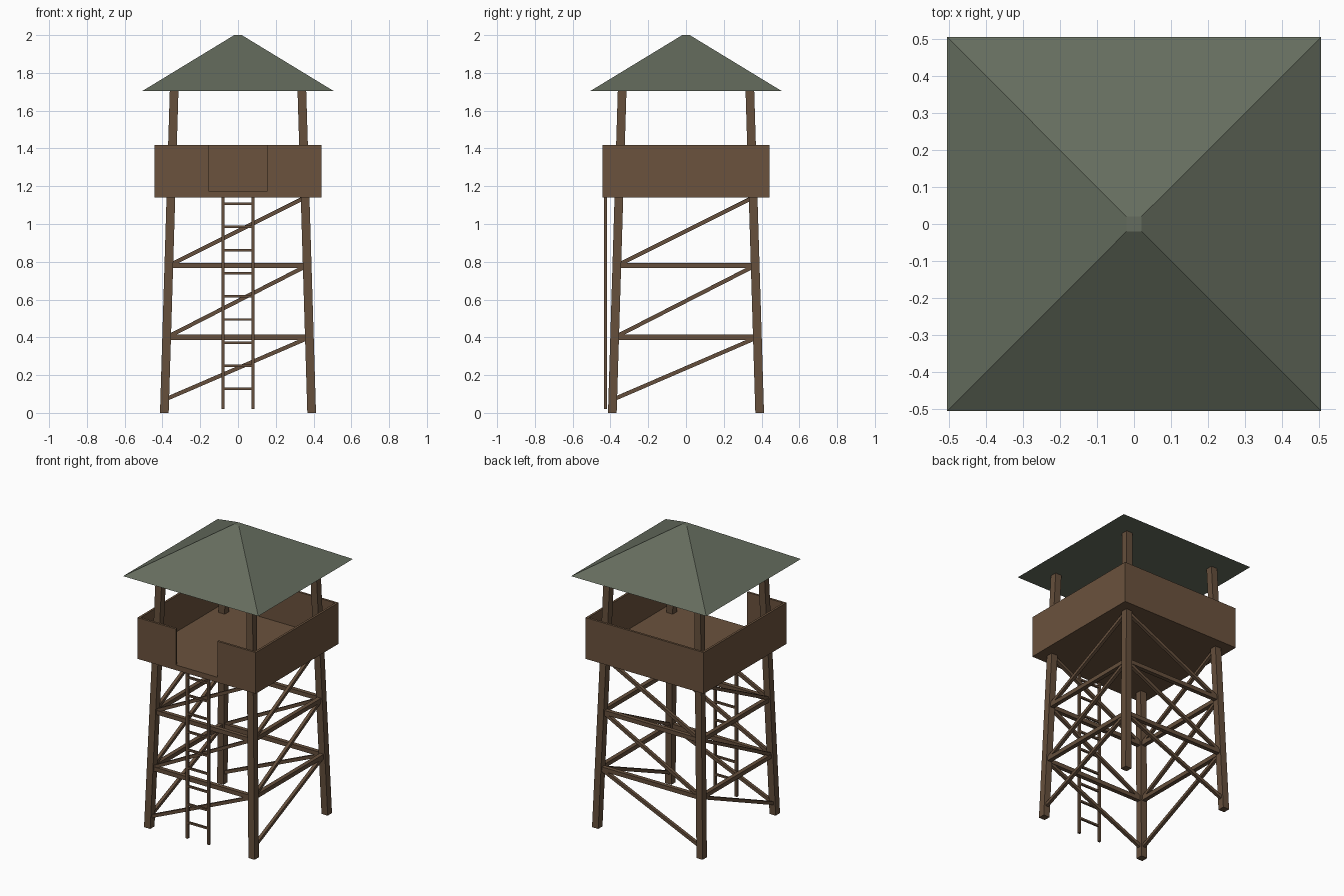
import bpy
import bmesh
from mathutils import Vector

cube = bpy.data.objects.get("Cube")
if cube:
    bpy.data.objects.remove(cube)


def make_material(name, rgb):
    mat = bpy.data.materials.new(name)
    mat.use_nodes = True
    color = (*rgb, 1)
    mat.diffuse_color = color
    mat.node_tree.nodes["Principled BSDF"].inputs["Base Color"].default_value = color
    return mat


wood = make_material("brown wood", (0.146, 0.085, 0.047))
timber = make_material("timber", (0.130, 0.078, 0.045))
roof_green = make_material("grey green roof", (0.130, 0.152, 0.112))


def hull(name, bottom, top, mat):
    """Solid between two matching rings of points."""
    bm = bmesh.new()
    low = [bm.verts.new(p) for p in bottom]
    high = [bm.verts.new(p) for p in top]
    bm.faces.new(low[::-1])
    bm.faces.new(high)
    for i in range(len(low)):
        j = (i + 1) % len(low)
        bm.faces.new((low[i], low[j], high[j], high[i]))
    bmesh.ops.recalc_face_normals(bm, faces=bm.faces)
    mesh = bpy.data.meshes.new(name)
    bm.to_mesh(mesh)
    bm.free()
    mesh.materials.append(mat)
    obj = bpy.data.objects.new(name, mesh)
    bpy.context.collection.objects.link(obj)
    return obj


def square(center, half_x, half_y):
    x, y, z = center
    return [(x + sx * half_x, y + sy * half_y, z)
            for sx, sy in ((-1, -1), (1, -1), (1, 1), (-1, 1))]


def box(name, x, y, z, mat):
    cx, cy = sum(x) / 2, sum(y) / 2
    hx, hy = (x[1] - x[0]) / 2, (y[1] - y[0]) / 2
    return hull(name, square((cx, cy, z[0]), hx, hy), square((cx, cy, z[1]), hx, hy), mat)


def beam(name, start, end, width, mat):
    """Square beam running sideways between two points."""
    a, b = Vector(start), Vector(end)
    along = (b - a).normalized()
    side = along.cross(Vector((0, 0, 1))).normalized() * width / 2
    up = side.cross(along).normalized() * width / 2
    offsets = (-side - up, side - up, side + up, -side + up)
    return hull(name, [a + o for o in offsets], [b + o for o in offsets], mat)


ROOF_Z = 1.705
FLOOR_Z = 1.14
DECK_Z = 1.175


def leg_at(z):
    """Distance of the leg centre from the middle at a height."""
    return 0.39 - 0.052 * z / ROOF_Z


# Tapering legs
for sx, fx in ((-1, "right"), (1, "left")):
    for sy, fy in ((-1, "front"), (1, "back")):
        b, t = leg_at(0), leg_at(ROOF_Z)
        hull(f"{fy}_{fx}_leg", square((sx * b, sy * b, 0), 0.023, 0.023),
             square((sx * t, sy * t, ROOF_Z + 0.005), 0.023, 0.023), timber)

# Rails and diagonal braces on all four sides
levels = (0.07, 0.40, 0.78, 1.14)
for side, axis, sign in (("front", 0, -1), ("back", 0, 1), ("right", 1, -1), ("left", 1, 1)):
    def corner(along, z):
        d = leg_at(z)
        return (along * d, sign * d, z) if axis == 0 else (sign * d, along * d, z)

    for z in levels[1:3]:
        beam(f"{side}_rail", corner(-1, z), corner(1, z), 0.028, timber)
    for low, high in zip(levels, levels[1:]):
        beam(f"{side}_brace", corner(-1, low), corner(1, high), 0.021, timber)

# Platform with parapet walls, open at the front
P, T, GAP = 0.442, 0.015, 0.155
WALL = (DECK_Z, 1.418)
box("platform_floor", (-P, P), (-P, P), (FLOOR_Z, DECK_Z), wood)
box("back_wall", (-P, P), (P - T, P), WALL, wood)
for s, label in ((-1, "right"), (1, "left")):
    box(f"{label}_wall", sorted((s * P, s * (P - T))), (-P + T, P - T), WALL, wood)
    box(f"front_{label}_wall", sorted((s * P, s * GAP)), (-P, -P + T), WALL, wood)

# Ladder
LADDER_Y = -0.425
for s, label in ((-1, "right"), (1, "left")):
    box(f"ladder_{label}_rail", (s * 0.08 - 0.008, s * 0.08 + 0.008),
        (LADDER_Y - 0.008, LADDER_Y + 0.008), (0.02, FLOOR_Z + 0.01), timber)
for i in range(9):
    z = 0.127 + i * 0.1225
    beam("ladder_rung", (-0.08, LADDER_Y, z), (0.08, LADDER_Y, z), 0.013, timber)

# Hipped roof with a small flat top
hull("roof", square((0, 0, ROOF_Z), 0.505, 0.505), square((0, 0, 2.0), 0.02, 0.02), roof_green)
